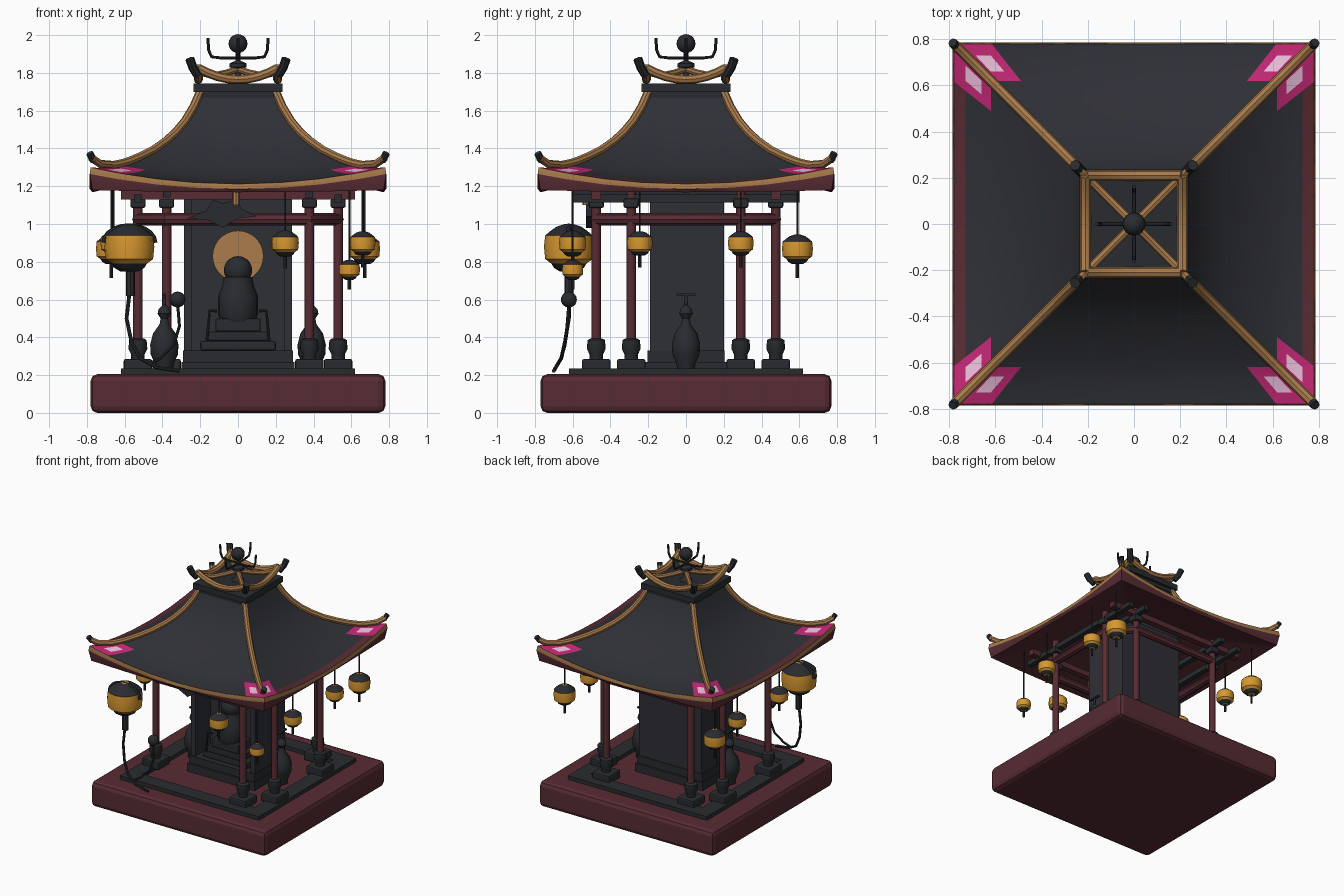
import bpy, bmesh, math
from mathutils import Vector

if "Cube" in bpy.data.objects:
    bpy.data.objects.remove(bpy.data.objects["Cube"])


def material(name, rgb):
    m = bpy.data.materials.new(name)
    m.use_nodes = True
    m.diffuse_color = (*rgb, 1)
    m.node_tree.nodes["Principled BSDF"].inputs["Base Color"].default_value = (*rgb, 1)
    return m


SLATE = material("slate", (.028, .029, .036))
CHARCOAL = material("charcoal", (.022, .024, .028))
MAROON = material("maroon", (.095, .025, .032))
GOLD = material("gold", (.40, .20, .07))
AMBER = material("amber", (.68, .31, .03))
MAGENTA = material("magenta", (.52, .02, .17))
PINK = material("pale pink", (.80, .50, .68))


def finish(name, bm, mats, smooth=True, bevel=0):
    bmesh.ops.recalc_face_normals(bm, faces=bm.faces)
    me = bpy.data.meshes.new(name)
    bm.to_mesh(me)
    bm.free()
    ob = bpy.data.objects.new(name, me)
    bpy.context.collection.objects.link(ob)
    for m in mats:
        me.materials.append(m)
    if bevel:
        mod = ob.modifiers.new("bevel", "BEVEL")
        mod.width, mod.segments = bevel, 2
    if smooth:
        select(ob)
        bpy.ops.object.shade_smooth_by_angle(angle=math.radians(40))
    return ob


def select(ob):
    bpy.ops.object.select_all(action="DESELECT")
    ob.select_set(True)
    bpy.context.view_layer.objects.active = ob


def box(name, lo, hi, mat, bevel=0):
    bm = bmesh.new()
    bmesh.ops.create_cube(bm, size=1)
    for v in bm.verts:
        v.co = [a + (b - a) * (c + .5) for a, b, c in zip(lo, hi, v.co)]
    return finish(name, bm, [mat], False, bevel)


def lathe(name, profile, at, mats, rule=None, n=16):
    """Spin (radius, height) points about a vertical axis; rule picks a material per band."""
    bm = bmesh.new()
    rings = [[bm.verts.new((at[0] + r * math.cos(i * math.tau / n),
                            at[1] + r * math.sin(i * math.tau / n), at[2] + z))
              for i in range(n)] for r, z in profile]
    for k in range(len(rings) - 1):
        for i in range(n):
            j = (i + 1) % n
            f = bm.faces.new((rings[k][i], rings[k][j], rings[k + 1][j], rings[k + 1][i]))
            f.material_index = rule(k) if rule else 0
    bm.faces.new(rings[0])
    bm.faces.new(rings[-1])
    return finish(name, bm, mats)


def ball(name, at, r, mat):
    bm = bmesh.new()
    bmesh.ops.create_uvsphere(bm, u_segments=16, v_segments=10, radius=r)
    bmesh.ops.translate(bm, vec=at, verts=bm.verts)
    return finish(name, bm, [mat])


def tube(name, pts, r, mat, closed=False, sides=2):
    cu = bpy.data.curves.new(name, "CURVE")
    cu.dimensions, cu.bevel_depth, cu.bevel_resolution = "3D", r, sides
    cu.use_fill_caps = True
    sp = cu.splines.new("POLY")
    sp.points.add(len(pts) - 1)
    for p, c in zip(sp.points, pts):
        p.co = (*c, 1)
    sp.use_cyclic_u = closed
    ob = bpy.data.objects.new(name, cu)
    bpy.context.collection.objects.link(ob)
    cu.materials.append(mat)
    select(ob)
    bpy.ops.object.convert(target="MESH")
    bpy.ops.object.shade_smooth_by_angle(angle=math.radians(40))


CORNERS = [(1, 1), (-1, 1), (-1, -1), (1, -1)]

# Base and floor border
box("base", (-.78, -.77, 0), (.78, .77, .205), MAROON, .035)
for s in (-1, 1):
    box("floor_border_x", (s * .56 - .06, -.62, .2), (s * .56 + .06, .62, .235), CHARCOAL)
    box("floor_border_y", (-.5, s * .56 - .06, .2), (.5, s * .56 + .06, .235), CHARCOAL)

# Curved roof: four sides made of bands from the top to the eave and under it
HIP = [(.20, 1.69), (.235, 1.61), (.28, 1.535), (.33, 1.475), (.38, 1.43), (.45, 1.38),
       (.52, 1.345), (.58, 1.32), (.62, 1.308), (.66, 1.30), (.73, 1.296), (.78, 1.30)]
UNDER = [(.785, 1.265, .08), (.77, 1.18, .012), (.25, 1.30, 0)]
half = [0, .3, .55, .79, .85, .94, 1]
cols = [-u for u in half[:0:-1]] + half
rows = [(r, z, .088 * max(0, (r - .2) / .58) ** 1.6) for r, z in HIP] + UNDER
bm = bmesh.new()
for side in range(4):
    ca, sa = round(math.cos(side * math.pi / 2)), round(math.sin(side * math.pi / 2))
    grid = [[bm.verts.new((ca * u * r + sa * r, sa * u * r - ca * r, z - sag * (1 - u * u)))
             for u in cols] for r, z, sag in rows]
    for k in range(len(rows) - 1):
        for i in range(len(cols) - 1):
            f = bm.faces.new((grid[k][i], grid[k][i + 1], grid[k + 1][i + 1], grid[k + 1][i]))
            r, u = (rows[k][0] + rows[k + 1][0]) / 2, abs(cols[i] + cols[i + 1]) / 2
            if k >= len(HIP):
                f.material_index = 1
            elif k == len(HIP) - 1:
                f.material_index = 2
            elif r > .62 and u > .79:
                f.material_index = 4 if .66 < r < .73 and .85 < u < .94 else 3
            elif r > .73 and side % 2:
                f.material_index = 1
bmesh.ops.remove_doubles(bm, verts=bm.verts, dist=.0005)
finish("roof", bm, [SLATE, MAROON, GOLD, MAGENTA, PINK])

# Hip ridges with dark upturned tips
for sx, sy in CORNERS:
    tube("hip_ridge", [(sx * r, sy * r, z + .012) for r, z in HIP[:-2]]
         + [(sx * .73, sy * .73, 1.318), (sx * .775, sy * .775, 1.35)], .022, GOLD)
    tube("ridge_tip", [(sx * .765, sy * .765, 1.335), (sx * .785, sy * .785, 1.375)], .02, CHARCOAL)

# Stepped collar and crown roof
box("collar_lower", (-.215, -.215, 1.67), (.215, .215, 1.71), CHARCOAL)
box("collar_upper", (-.235, -.235, 1.70), (.235, .235, 1.745), CHARCOAL)
for i, (sx, sy) in enumerate(CORNERS):
    nx, ny = CORNERS[(i + 1) % 4]
    a, b = Vector((sx * .21, sy * .21, 0)), Vector((nx * .21, ny * .21, 0))
    tube("crown_edge", [a.lerp(b, t / 8) + Vector((0, 0, 1.765 + .06 * (t / 4 - 1) ** 2))
                        for t in range(9)], .024, GOLD)
    tube("crown_ridge", [(sx * d, sy * d, z) for d, z in
                         [(0, 1.82), (.06, 1.80), (.13, 1.785), (.19, 1.80), (.235, 1.83)]], .018, GOLD)
    tube("crown_tip", [(sx * .215, sy * .215, 1.79), (sx * .24, sy * .24, 1.83),
                       (sx * .255, sy * .255, 1.875)], .024, CHARCOAL)

# Finial with four prongs
lathe("finial_stem", [(.05, 1.74), (.02, 1.78), (.015, 1.82), (.045, 1.83), (.045, 1.85),
                      (.012, 1.865), (.012, 1.92)], (0, 0, 0), [CHARCOAL])
ball("finial_ball", (0, 0, 1.955), .05, CHARCOAL)
for dx, dy in [(1, 0), (-1, 0), (0, 1), (0, -1)]:
    tube("finial_prong", [(dx * d, dy * d, z) for d, z in
                          [(0, 1.88), (.08, 1.878), (.14, 1.885), (.155, 1.92), (.16, 1.985)]],
         .008, CHARCOAL)

# Posts on cupped feet
for sx, sy in CORNERS:
    for x, y in [(sx * .378, sy * .475), (sx * .53, sy * .29)]:
        if x < 0 and y < -.4:
            continue
        lathe("post", [(.025, .25), (.025, 1.2)], (x, y, 0), [MAROON], n=12)
        box("post_pad", (x - .075, y - .075, .22), (x + .075, y + .075, .285), CHARCOAL, .01)
        lathe("post_foot", [(.035, .28), (.036, .31), (.05, .34), (.046, .385), (.03, .395)],
              (x, y, 0), [CHARCOAL])
        box("post_bracket", (x - .04, y - .04, 1.085), (x + .04, y + .04, 1.135), CHARCOAL, .01)

# Beam ring and crossing top beams
ring = [(.378, -.475), (.53, -.29), (.53, .29), (.378, .475)]
ring += [(-x, y) for x, y in ring[::-1]]
tube("beam_ring", [(x, y, 1.025) for x, y in ring], .032, MAROON, True)
for s in (-1, 1):
    box("top_beam_x", (-.62, s * .475 - .025, 1.13), (.62, s * .475 + .025, 1.175), MAROON)
    box("top_beam_y", (s * .53 - .02, -.6, 1.115), (s * .53 + .02, .6, 1.155), CHARCOAL)
    box("inner_beam", (s * .378 - .02, -.6, 1.14), (s * .378 + .02, .6, 1.18), CHARCOAL)

# Shrine housing with an open niche
box("shrine_plinth", (-.30, -.22, .2), (.30, .22, .27), CHARCOAL)
box("shrine_step", (-.29, -.205, .27), (.29, .205, .33), CHARCOAL)
box("shrine_back", (-.28, 0, .33), (.28, .20, 1.30), SLATE)
for s in (-1, 1):
    box("shrine_side", (s * .265 - .02, -.19, .33), (s * .265 + .02, .01, 1.30), SLATE)

# Seated figure with halo
halo = lathe("halo", [(.135, -.012), (.135, .012)], (0, 0, 0), [GOLD], n=28)
halo.rotation_euler.x = math.pi / 2
halo.location = (0, -.03, .83)
for w, z0, z1 in [(.20, .33, .38), (.16, .38, .43), (.12, .43, .5)]:
    box("figure_seat", (-w, -.17, z0), (w, 0, z1), CHARCOAL, .01)
lathe("figure_body", [(.09, .48), (.105, .52), (.105, .62), (.085, .67), (.075, .72)],
      (0, -.085, 0), [CHARCOAL])
ball("figure_head", (0, -.085, .755), .075, CHARCOAL)
for s in (-1, 1):
    tube("seat_rail", [(s * .11, -.17, .54), (s * .15, -.17, .54), (s * .165, -.17, .38)],
         .008, CHARCOAL)

# Vases beside the shrine
for s in (-1, 1):
    lathe("vase", [(.045, .215), (.05, .26), (.072, .31), (.075, .36), (.06, .42), (.025, .47),
                   (.02, .50), (.036, .525), (.03, .55), (.01, .57), (.008, .62)],
          (s * .39, 0, 0), [CHARCOAL])
    box("vase_stopper", (s * .39 - .01, -.05, .62), (s * .39 + .01, .05, .632), CHARCOAL)

# Front swallow-shaped plaque and its hanger
outline = [(-.27, 1.03), (-.17, 1.07), (-.13, 1.13), (-.08, 1.11), (-.01, 1.13), (.02, 1.08),
           (.10, 1.04), (0, 1.03), (-.08, .98), (-.16, 1.02)]
bm = bmesh.new()
plate = bm.faces.new([bm.verts.new((x, -.53, z)) for x, z in outline])
ext = bmesh.ops.extrude_face_region(bm, geom=[plate])
bmesh.ops.translate(bm, vec=(0, .03, 0), verts=[g for g in ext["geom"] if isinstance(g, bmesh.types.BMVert)])
finish("plaque", bm, [CHARCOAL], False)
tube("plaque_hanger", [(-.01, -.53, 1.1), (-.01, -.53, 1.18)], .018, GOLD)

# Hanging lanterns
BODY = [(.35, -1), (.6, -.85), (.7, -.68), (.95, -.5), (1, 0), (.95, .45), (.75, .62), (.5, .8), (.2, .9)]


def lantern(x, y, z, r, name="lantern"):
    lathe(name, [(a * r, b * r) for a, b in BODY], (x, y, z), [AMBER, CHARCOAL],
          lambda k: 0 if 2 <= k <= 4 else 1)


for x, y, z, r in [(.67, .59, .87, .082), (-.67, .59, .87, .082), (.66, .29, .9, .068),
                   (-.66, .29, .9, .068), (.66, -.245, .9, .068), (-.66, -.245, .9, .068),
                   (.25, -.6, .9, .072), (.59, -.6, .76, .056)]:
    lantern(x, y, z, r)
    tube("lantern_cord", [(x, y, z + r * .8), (x, y, 1.24)], .005, CHARCOAL)
    tube("lantern_tassel", [(x, y, z - r), (x, y, z - r * 1.9)], .009, CHARCOAL)

# Large carried lantern with arch, grip and hanging cord
lantern(-.575, -.62, .88, .132, "large_lantern")
tube("lantern_arch", [(-.575 + .135 * math.cos(a * math.pi / 10), -.62,
                       .9 + .09 * math.sin(a * math.pi / 10)) for a in range(11)], .014, CHARCOAL)
tube("lantern_grip", [(-.57, -.62, .79), (-.57, -.62, .62)], .024, CHARCOAL)
tube("grip_cord", [(-.575, -.62, .63), (-.59, -.62, .5), (-.565, -.64, .38), (-.52, -.66, .29),
                   (-.43, -.69, .24), (-.31, -.70, .222)], .010, CHARCOAL)
ball("cord_ball", (-.32, -.62, .6), .042, CHARCOAL)
tube("ball_cord", [(-.32, -.62, .58), (-.31, -.63, .46), (-.34, -.64, .36), (-.41, -.66, .29),
                   (-.47, -.68, .255)], .008, CHARCOAL)
